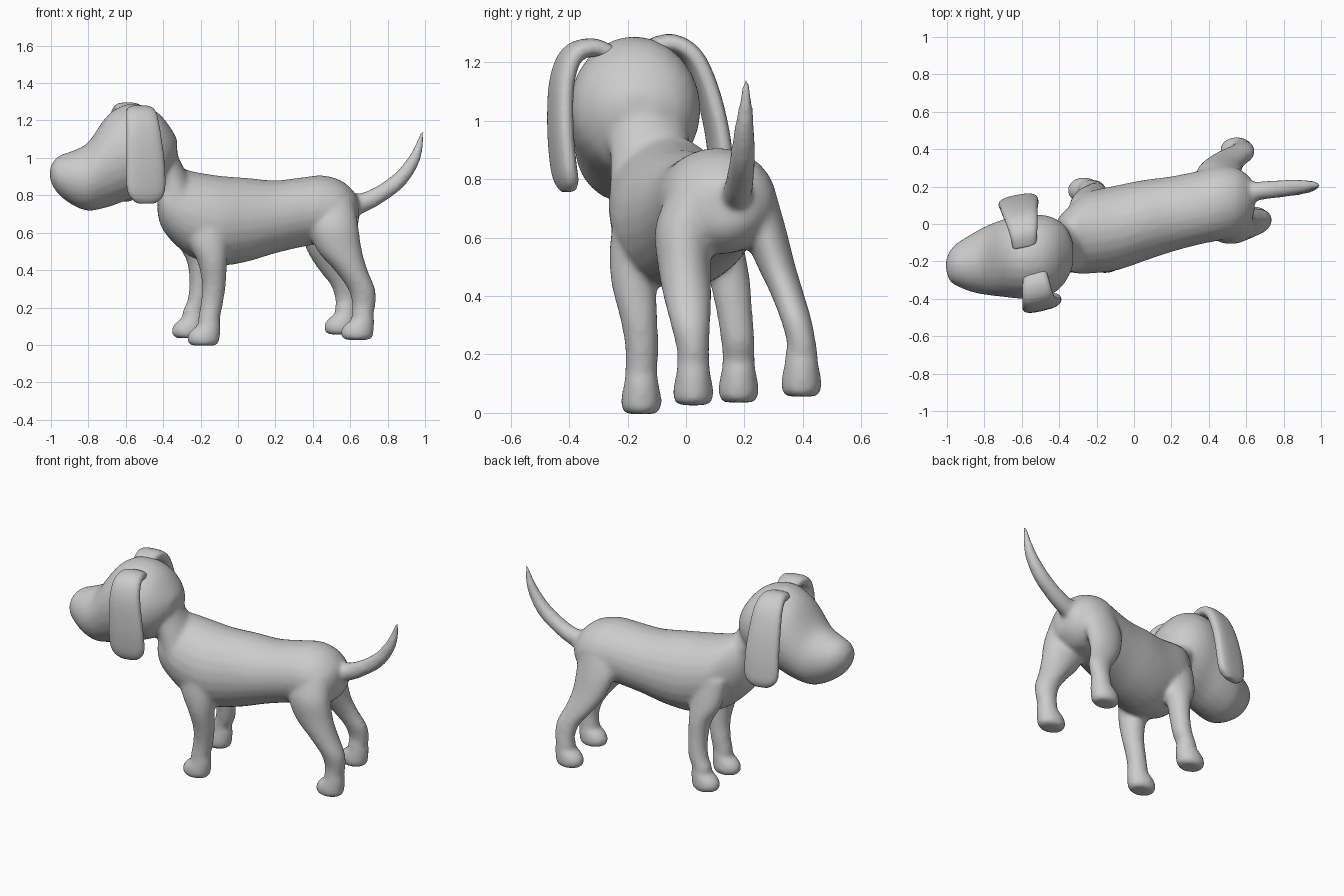
import bpy, bmesh, math
from mathutils import Vector

SEG, SUB = 24, 4


def smooth_rows(rows):
    """Catmull-Rom interpolation of rows of numbers."""
    out = []
    for i in range(len(rows) - 1):
        a, b, c, d = rows[max(i - 1, 0)], rows[i], rows[i + 1], rows[min(i + 2, len(rows) - 1)]
        for k in range(SUB):
            t = k / SUB
            out.append([0.5 * (2 * q + (r - p) * t + (2 * p - 5 * q + 4 * r - s) * t * t
                               + (3 * q - p - 3 * r + s) * t ** 3)
                        for p, q, r, s in zip(a, b, c, d)])
    return out + [list(rows[-1])]


def loft(bm, rings, power=1.0):
    """Closed tube through (centre, u, v) elliptical rings."""
    def pw(x):
        return math.copysign(abs(x) ** power, x)
    loops = []
    for c, u, v in rings:
        loops.append([bm.verts.new(c + u * pw(math.cos(2 * math.pi * k / SEG))
                                   + v * pw(math.sin(2 * math.pi * k / SEG))) for k in range(SEG)])
    faces = [bm.faces.new(loops[0]), bm.faces.new(loops[-1])]
    for a, b in zip(loops, loops[1:]):
        for k in range(SEG):
            n = (k + 1) % SEG
            faces.append(bm.faces.new((a[k], a[n], b[n], b[k])))
    bmesh.ops.recalc_face_normals(bm, faces=faces)


def box_loft(bm, axis, rows, power=1.0):
    """Rows are (position on axis, min a, max a, min b, max b)."""
    rings = []
    for t, a0, a1, b0, b1 in smooth_rows(rows):
        ca, cb, ra, rb = (a0 + a1) / 2, (b0 + b1) / 2, (a1 - a0) / 2, (b1 - b0) / 2
        if axis == 'x':
            rings.append((Vector((t, ca, cb)), Vector((0, ra, 0)), Vector((0, 0, rb))))
        else:
            rings.append((Vector((ca, cb, t)), Vector((ra, 0, 0)), Vector((0, rb, 0))))
    loft(bm, rings, power)


def path_loft(bm, side, rows, power=1.0):
    """Rows are (x, y, z, half width along side, half thickness)."""
    rows = smooth_rows(rows)
    pts = [Vector(r[:3]) for r in rows]
    side = Vector(side).normalized()
    rings = []
    for i, r in enumerate(rows):
        tan = pts[min(i + 1, len(pts) - 1)] - pts[max(i - 1, 0)]
        rings.append((pts[i], side * r[3], tan.cross(side).normalized() * r[4]))
    loft(bm, rings, power)


def make_object(name, bm, voxel, iterations):
    me = bpy.data.meshes.new(name)
    bm.to_mesh(me)
    bm.free()
    ob = bpy.data.objects.new(name, me)
    bpy.context.collection.objects.link(ob)
    m = ob.modifiers.new("fuse", 'REMESH')
    m.mode, m.voxel_size, m.use_smooth_shade = 'VOXEL', voxel, True
    s = ob.modifiers.new("soften", 'SMOOTH')
    s.factor, s.iterations = 0.5, iterations
    return ob


body = bmesh.new()

# torso
box_loft(body, 'x', [
    (-.43, -.17, -.05, .70, .85), (-.405, -.24, .03, .62, .93), (-.34, -.26, .10, .54, .96),
    (-.25, -.265, .17, .47, .93), (-.10, -.25, .205, .425, .905), (.05, -.20, .235, .445, .893),
    (.20, -.15, .255, .49, .88), (.35, -.11, .285, .525, .897), (.45, -.09, .31, .54, .907),
    (.55, -.06, .30, .55, .88), (.62, 0, .25, .60, .82), (.645, .07, .2, .65, .77)])

# neck
box_loft(body, 'z', [
    (.60, -.38, -.1, -.24, .10), (.75, -.425, -.2, -.26, .06), (.88, -.46, -.255, -.26, .03),
    (1.0, -.55, -.315, -.28, -.01), (1.1, -.6, -.34, -.30, -.03)])

# head and muzzle
box_loft(body, 'x', [
    (-1.005, -.25, -.19, .88, .95), (-.985, -.305, -.145, .84, .985), (-.95, -.33, -.105, .795, 1.015),
    (-.88, -.36, -.06, .745, 1.04), (-.80, -.378, -.015, .717, 1.085), (-.70, -.39, .025, .735, 1.225),
    (-.60, -.40, .04, .77, 1.285), (-.50, -.395, .05, .80, 1.28), (-.42, -.365, .03, .84, 1.235),
    (-.36, -.30, -.02, .92, 1.16), (-.325, -.22, -.10, 1.0, 1.10)])

# tail
path_loft(body, (0, 1, 0), [
    (.55, .16, .74, .07, .07), (.65, .175, .755, .052, .055), (.75, .185, .80, .048, .047),
    (.86, .195, .88, .044, .043), (.935, .2, .98, .034, .034), (.97, .205, 1.07, .022, .022),
    (.988, .205, 1.15, .009, .009)])


# paw shared by all legs: (height, front x, back x, half width)
PAW = [(.14, -.052, .066, .056), (.105, -.055, .069, .059), (.08, -.088, .069, .064),
       (.045, -.11, .066, .07), (.012, -.106, .06, .066), (-.004, -.085, .04, .05)]


def leg(x, y, z, rows):
    paw = [(z + h, x + a, x + b, y - w, y + w) for h, a, b, w in PAW]
    box_loft(body, 'z', rows + paw)


# front legs
leg(-.162, -.153, 0, [
    (.72, -.28, -.05, -.24, -.05), (.56, -.27, -.05, -.262, -.08), (.44, -.215, -.058, -.255, -.10),
    (.32, -.192, -.065, -.225, -.097), (.22, -.20, -.08, -.208, -.095)])
leg(-.245, .18, .04, [
    (.72, -.35, -.12, .0, .165), (.56, -.33, -.13, .05, .20), (.45, -.275, -.14, .08, .22),
    (.34, -.26, -.145, .105, .228), (.24, -.27, -.155, .12, .236)])

# hind legs
leg(.66, .025, .03, [
    (.78, .40, .62, -.05, .15), (.64, .38, .643, -.105, .10), (.51, .42, .662, -.098, .085),
    (.40, .515, .693, -.078, .087), (.30, .588, .733, -.052, .083), (.22, .61, .736, -.032, .08)])
leg(.57, .395, .06, [
    (.78, .36, .59, .13, .30), (.64, .33, .58, .185, .34), (.51, .365, .58, .24, .373),
    (.41, .425, .605, .288, .403), (.32, .495, .642, .323, .43), (.24, .52, .645, .345, .445)])

make_object("dog_body", body, .012, 12)

# ears: flat flaps folding over the skull and hanging down
ears = {
    "right_ear": ((.21, .05, 0), [
        (-.53, -.25, 1.22, .06, .03), (-.525, -.32, 1.25, .075, .032), (-.515, -.39, 1.225, .085, .034),
        (-.505, -.425, 1.13, .095, .035), (-.495, -.43, .98, .105, .035), (-.492, -.42, .85, .107, .035),
        (-.492, -.408, .79, .09, .033), (-.492, -.40, .757, .05, .02)]),
    "left_ear": ((.21, .04, 0), [
        (-.585, -.12, 1.25, .065, .03), (-.59, -.05, 1.265, .075, .032), (-.60, .02, 1.22, .088, .034),
        (-.61, .07, 1.11, .098, .035), (-.615, .105, .97, .106, .035), (-.62, .12, .85, .107, .035),
        (-.62, .122, .80, .09, .033), (-.62, .122, .768, .05, .02)]),
}
for name, (side, rows) in ears.items():
    bm = bmesh.new()
    path_loft(bm, side, rows, .75)
    make_object(name, bm, .008, 6)
